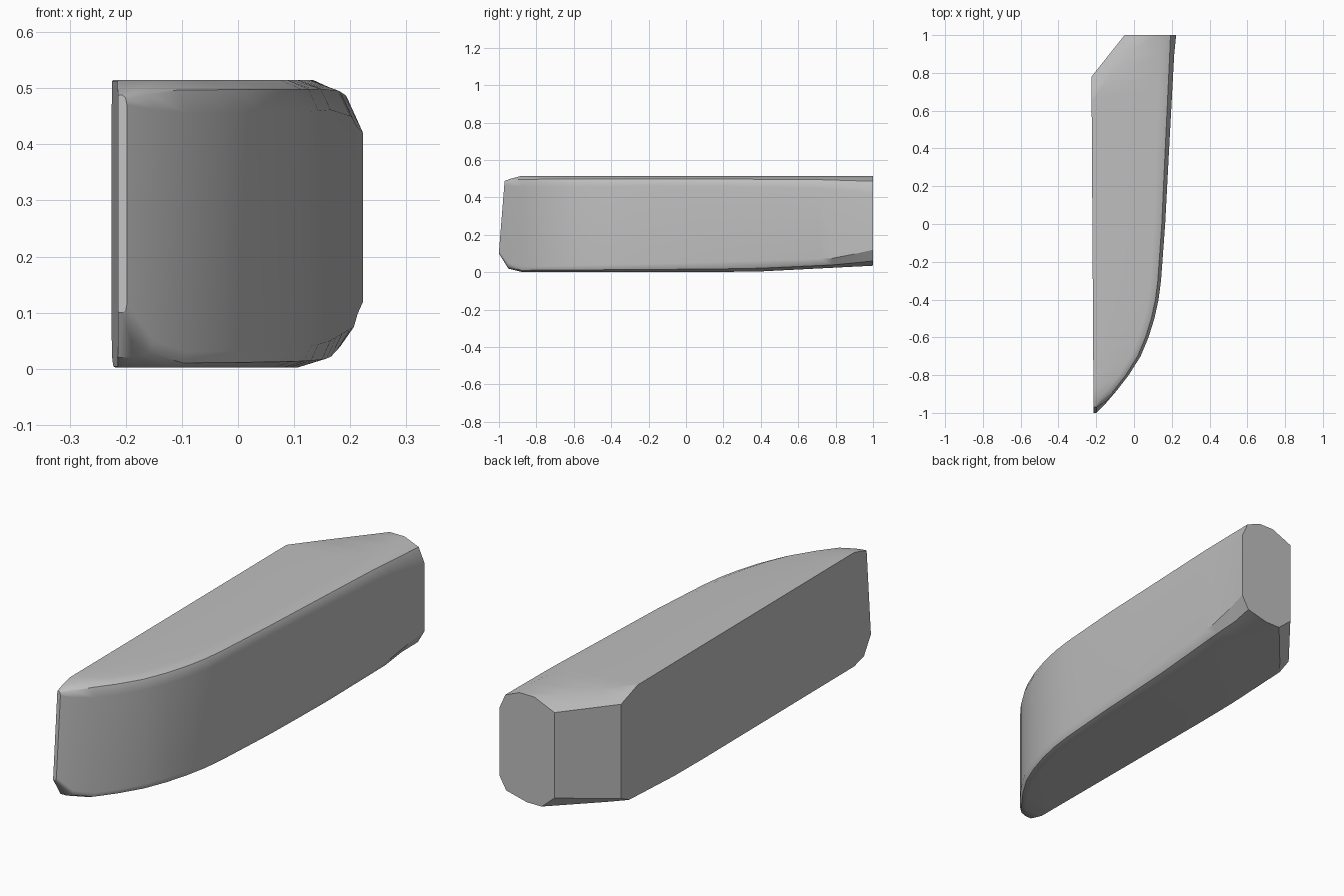
import bpy
import bmesh
import math

cube = bpy.data.objects.get("Cube")
if cube:
    bpy.data.objects.remove(cube, do_unlink=True)


def make_material(name, colour):
    material = bpy.data.materials.new(name)
    material.use_nodes = True
    material.diffuse_color = colour
    material.node_tree.nodes["Principled BSDF"].inputs["Base Color"].default_value = colour
    return material


def along(y, *stops):
    """Linear interpolation of (y, value) stops, listed from front to back."""
    if y <= stops[0][0]:
        return stops[0][1]
    for (start, first), (end, last) in zip(stops, stops[1:]):
        if y <= end:
            return first + (last - first) * (y - start) / (end - start)
    return stops[-1][1]


# Outline of the curved outer side, from the pointed front to the blunt back
OUTER_SIDE = [(-1, -.198), (-.95, -.15), (-.88, -.09), (-.8, -.028), (-.7, .035),
              (-.6, .077), (-.5, .108), (-.4, .13), (-.3, .143), (0, .165),
              (.4, .186), (.9, .213), (1, .223)]


def cross_section(y):
    outer = along(y, *OUTER_SIDE)
    inner = along(y, (-1, -.214), (.78, -.225), (1, -.05))
    width = outer - inner
    top = along(y, (-1, .488), (-.95, .5), (-.88, .515))
    bottom = along(y, (-1, .1), (-.95, .02), (-.88, .002), (.35, .002), (1, .035))

    # Bevels where the flat inner side meets the angled rear corner
    inner_top = along(y, (.66, top - .002), (.78, .472))
    inner_bottom = along(y, (.72, bottom + .002), (.78, .05), (1, .09))
    top_inset = along(y, (.66, .003), (.78, .097), (1, .1))
    bottom_inset = along(y, (.72, .003), (.78, .05), (1, .064))

    # Rounded edges of the outer side
    side_top = along(y, (-1, .47), (-.9, .455), (0, .462), (.7, .45), (1, .42))
    side_bottom = along(y, (-1, .115), (-.95, .05), (-.88, .03), (0, .05), (.8, .075), (1, .12))
    top_round = min(along(y, (-.9, .05), (0, .06), (.9, .08), (1, .1)), width * .5)
    bottom_round = min(along(y, (-.9, .035), (0, .06), (.8, .1), (1, .18)), width * .5)

    profile = [
        (inner, inner_bottom),
        (inner, inner_top),
        (inner + top_inset, top),
        (outer - top_round, top),
        (outer - top_round * .3, top - (top - side_top) * .3),
        (outer, side_top),
        (outer, side_bottom),
        (outer - bottom_round * .25, bottom + (side_bottom - bottom) * .3),
        (outer - bottom_round, bottom),
        (inner + bottom_inset, bottom),
    ]
    # The narrow front edge leans backward
    lean = along(y, (-1, .08), (-.95, .03), (-.88, 0))
    return [(x, y + lean * max(z - .11, 0), z) for x, z in profile]


# Loft the block through its cross sections and cap both ends
mesh = bpy.data.meshes.new("tapered_block")
bm = bmesh.new()
stations = sorted({stop[0] for stop in OUTER_SIDE} | {-.2, .2, .66, .72, .78})
rings = [[bm.verts.new(point) for point in cross_section(y)] for y in stations]
for ring, following in zip(rings, rings[1:]):
    for i in range(len(ring)):
        j = (i + 1) % len(ring)
        bm.faces.new((ring[i], ring[j], following[j], following[i]))
bm.faces.new(rings[0])
bm.faces.new(rings[-1])
bmesh.ops.recalc_face_normals(bm, faces=bm.faces)
bm.to_mesh(mesh)
bm.free()

block = bpy.data.objects.new("tapered_block", mesh)
bpy.context.collection.objects.link(block)
mesh.materials.append(make_material("plain_grey", (.52, .52, .52, 1)))

# Soft outer side, crisp end and inner edges
bpy.ops.object.select_all(action="DESELECT")
block.select_set(True)
bpy.context.view_layer.objects.active = block
bpy.ops.object.shade_smooth_by_angle(angle=math.radians(33))
weighted = block.modifiers.new("even_shading", "WEIGHTED_NORMAL")
weighted.keep_sharp = True
